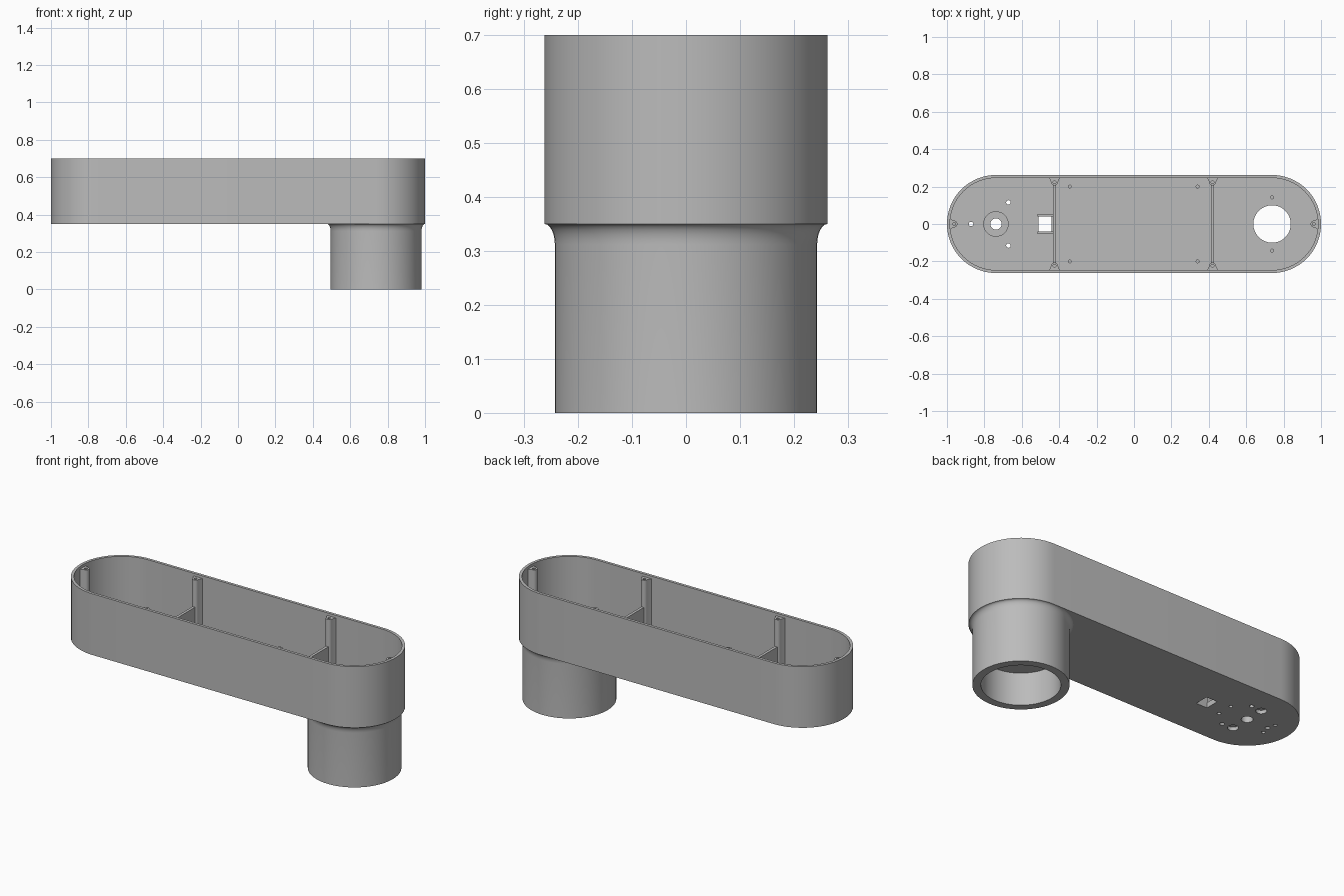
import bpy, bmesh, math
from mathutils import Vector

if "Cube" in bpy.data.objects:
    bpy.data.objects.remove(bpy.data.objects["Cube"])

RADIUS, END = 0.262, 0.738      # body half width, centre of its round ends
BASE, FLOOR, TOP = 0.35, 0.38, 0.70
WALL = 0.016

grey = bpy.data.materials.new("light_grey")
grey.use_nodes = True
grey.diffuse_color = (0.5, 0.5, 0.5, 1)
grey.node_tree.nodes["Principled BSDF"].inputs["Base Color"].default_value = (0.5, 0.5, 0.5, 1)


def make(name, bm):
    bmesh.ops.recalc_face_normals(bm, faces=bm.faces)
    mesh = bpy.data.meshes.new(name)
    bm.to_mesh(mesh)
    bm.free()
    mesh.materials.append(grey)
    ob = bpy.data.objects.new(name, mesh)
    bpy.context.scene.collection.objects.link(ob)
    return ob


def prism(name, outline, z0, z1):
    """Extrude a flat outline from z0 to z1."""
    bm = bmesh.new()
    face = bm.faces.new([bm.verts.new((x, y, z0)) for x, y in outline])
    up = bmesh.ops.extrude_face_region(bm, geom=[face])["geom"]
    for v in up:
        if isinstance(v, bmesh.types.BMVert):
            v.co.z = z1
    return make(name, bm)


def arc(cx, cy, r, a0, a1, n):
    return [(cx + r * math.cos(math.radians(a0 + (a1 - a0) * i / n)),
             cy + r * math.sin(math.radians(a0 + (a1 - a0) * i / n))) for i in range(n + 1)]


def stadium(r):
    return arc(END, 0, r, -90, 90, 32) + arc(-END, 0, r, 90, 270, 32)


def disc(name, x, y, r, z0, z1, n=24):
    return prism(name, arc(x, y, r, 0, 360, n)[:-1], z0, z1)


def box(name, x0, x1, y0, y1, z0, z1):
    return prism(name, [(x0, y0), (x1, y0), (x1, y1), (x0, y1)], z0, z1)


def lathe(name, profile, x, n=64):
    bm = bmesh.new()
    vs = [bm.verts.new((r, 0, z)) for r, z in profile]
    edges = [bm.edges.new(p) for p in zip(vs, vs[1:])]
    bmesh.ops.spin(bm, geom=vs + edges, cent=(0, 0, 0), axis=(0, 0, 1),
                   angle=math.tau, steps=n, use_duplicate=False)
    bmesh.ops.remove_doubles(bm, verts=bm.verts, dist=1e-5)
    bmesh.ops.translate(bm, verts=bm.verts, vec=Vector((x, 0, 0)))
    return make(name, bm)


def cut(ob, cutter):
    """Subtract the cutter and discard it."""
    bpy.context.view_layer.objects.active = ob
    mod = ob.modifiers.new("cut", 'BOOLEAN')
    mod.operation, mod.solver, mod.object = 'DIFFERENCE', 'EXACT', cutter
    bpy.ops.object.modifier_apply(modifier=mod.name)
    bpy.data.objects.remove(cutter)


parts = []

# Hollow body with rounded ends
body = prism("body_shell", stadium(RADIUS), BASE, TOP)
cut(body, prism("cavity", stadium(RADIUS - WALL), FLOOR, TOP + 0.1))
parts.append(body)

# Through holes: cable opening, shaft, three screws and the latch slot
LOW, HIGH = BASE - 0.05, FLOOR + 0.05
cut(body, disc("cable_hole", END, 0, 0.1, LOW, HIGH, 48))
cut(body, disc("shaft_hole", -END, 0, 0.03, LOW, HIGH))
for a in (60, 180, 300):
    t = math.radians(a)
    cut(body, disc("screw_hole", -END + 0.133 * math.cos(t), 0.133 * math.sin(t), 0.012, LOW, HIGH))
cut(body, box("slot", -0.51, -0.44, -0.04, 0.04, LOW, HIGH))

# Blind recesses in the underside
for s in (-1, 1):
    cut(body, disc("recess", -END, s * 0.11, 0.028, LOW, BASE + 0.02))
    for d in (-0.145, 0.145):
        cut(body, disc("pin_hole", -END + d, s * 0.046, 0.01, LOW, BASE + 0.02, 16))

# Small blind holes in the floor
for s in (-1, 1):
    for x, y in ((-0.343, 0.2), (0.34, 0.2), (END, 0.142)):
        cut(body, disc("pilot_hole", x, s * y, 0.008, FLOOR - 0.02, HIGH, 12))

# Column with a flared collar and a stepped bore
flare = [(0.262 - 0.019 * math.sin(math.radians(a)), BASE - 0.038 * (1 - math.cos(math.radians(a))))
         for a in range(0, 91, 15)]
parts.append(lathe("column", flare + [(0.243, 0), (0.2, 0), (0.2, 0.185), (0.1, 0.185), (0.1, BASE)], END))

# Ring around the shaft hole
parts.append(lathe("shaft_ring", [(0.03, FLOOR - 0.01), (0.03, FLOOR + 0.02),
                                  (0.068, FLOOR + 0.02), (0.068, FLOOR - 0.01)], -END, 32))

# Raised lips beside the latch slot
for side, y in (("right", -0.053), ("left", 0.041)):
    parts.append(box("slot_lip_" + side, -0.515, -0.43, y, y + 0.012, FLOOR - 0.01, FLOOR + 0.03))

# Cross ribs
for side, x in (("right", -0.425), ("left", 0.42)):
    parts.append(box("cross_rib_" + side, x - 0.008, x + 0.008, -0.25, 0.25, FLOOR - 0.01, 0.53))

# Screw posts that flare into the wall: (x, y, angle towards the wall)
posts = [(x, s * 0.224, s * 90) for x in (-0.425, 0.42) for s in (-1, 1)]
posts += [(-0.962, 0, 180), (0.962, 0, 0)]
for i, (px, py, ang) in enumerate(posts):
    c, s = math.cos(math.radians(ang)), math.sin(math.radians(ang))
    shape = arc(0, 0, 0.018, 90, 270, 10) + [(0.025, -0.03), (0.025, 0.03)]
    outline = [(px + u * c - v * s, py + u * s + v * c) for u, v in shape]
    post = prism("screw_post_%d" % (i + 1), outline, FLOOR - 0.01, 0.685)
    cut(post, disc("post_hole", px, py, 0.008, 0.6, 0.8, 12))
    parts.append(post)

# Smooth rounded walls, keep sharp edges
for ob in bpy.context.scene.objects:
    ob.select_set(ob in parts)
bpy.context.view_layer.objects.active = body
bpy.ops.object.shade_smooth_by_angle(angle=math.radians(30))
